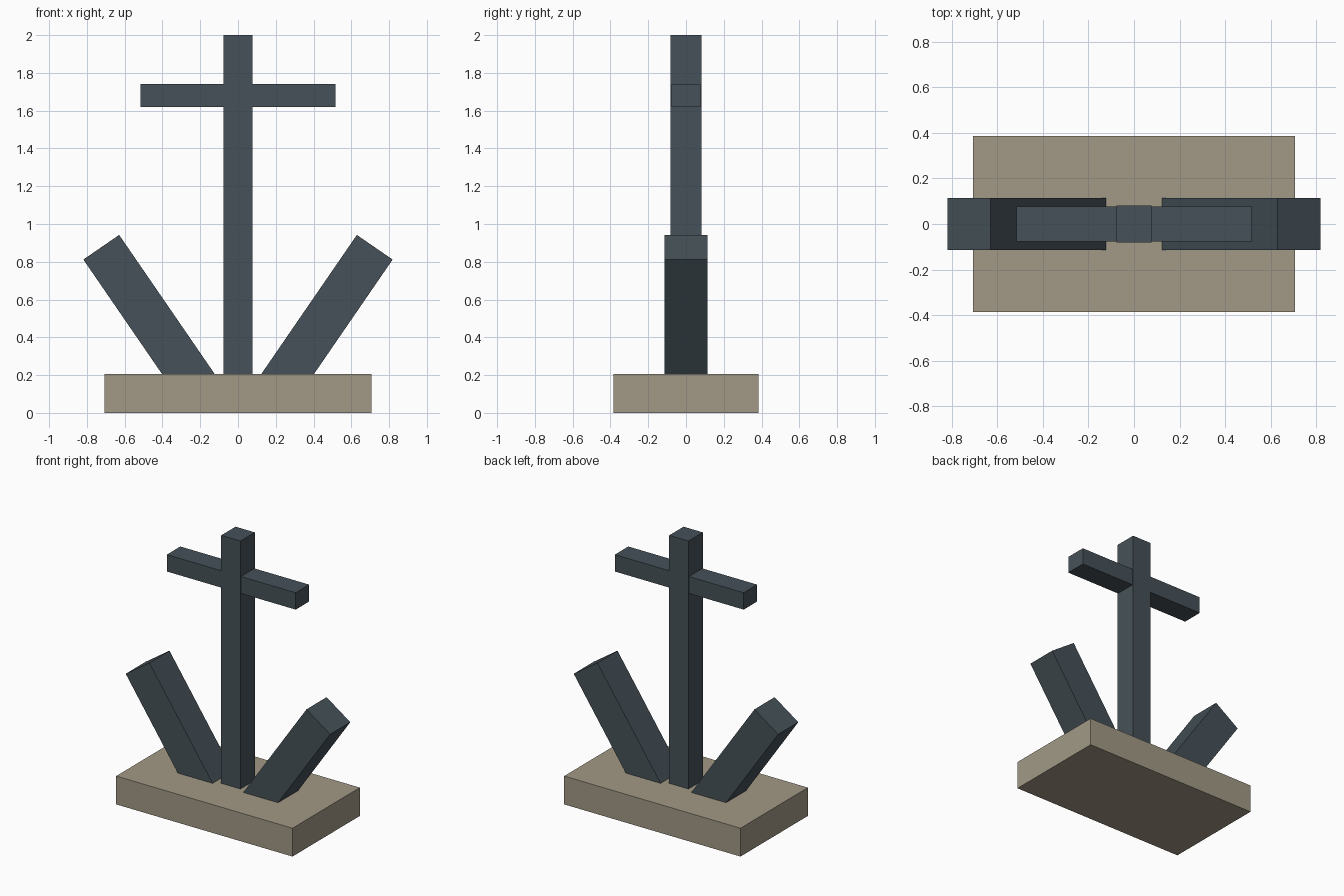
import bpy
import math

if "Cube" in bpy.data.objects:
    bpy.data.objects.remove(bpy.data.objects["Cube"])


def material(name, colour):
    mat = bpy.data.materials.new(name)
    mat.diffuse_color = (*colour, 1.0)
    mat.use_nodes = True
    mat.node_tree.nodes["Principled BSDF"].inputs["Base Color"].default_value = mat.diffuse_color
    return mat


def box(name, centre, size, mat, tilt=0.0):
    bpy.ops.mesh.primitive_cube_add(size=1, location=centre)
    obj = bpy.context.object
    obj.name = name
    obj.scale = size
    bpy.ops.object.transform_apply(location=False, rotation=False, scale=True)
    obj.rotation_euler.y = tilt
    obj.data.materials.append(mat)
    return obj


iron = material("dark_iron", (0.06, 0.083, 0.098))
stone = material("stone", (0.36, 0.32, 0.24))

# Stone plinth
box("plinth", (0, 0, 0.1025), (1.412, 0.77, 0.205), stone)

# Upright shank, set slightly into the plinth
box("shank", (0, 0, 1.075), (0.154, 0.164, 1.85), iron)

# Horizontal stock near the top
box("stock", (0, 0, 1.68), (1.032, 0.154, 0.122), iron)

# Two arms leaning outwards, sunk into the plinth
tilt = math.radians(34.5)
length = 0.93
tip_x, tip_z = 0.724, 0.877
for side, label in ((-1, "left"), (1, "right")):
    x = side * (tip_x - math.sin(tilt) * length / 2)
    z = tip_z - math.cos(tilt) * length / 2
    box(label + "_arm", (x, 0, z), (0.23, 0.23, length), iron, side * tilt)
